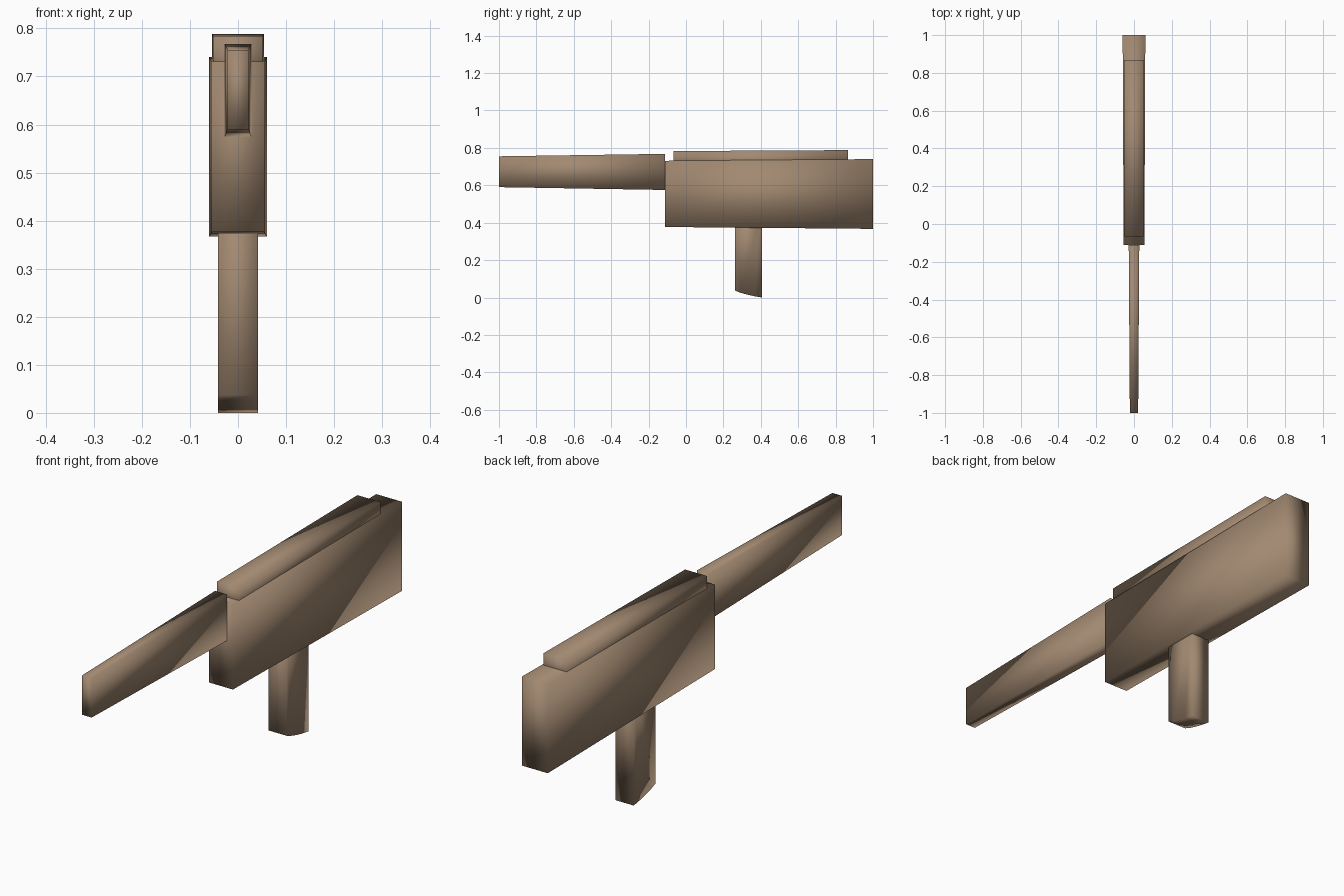
import bpy

if "Cube" in bpy.data.objects:
    bpy.data.objects.remove(bpy.data.objects["Cube"])

brown = bpy.data.materials.new("brown")
brown.diffuse_color = (0.36, 0.25, 0.165, 1)
brown.use_nodes = True
brown.node_tree.nodes["Principled BSDF"].inputs["Base Color"].default_value = brown.diffuse_color


def make_part(name, verts, faces):
    mesh = bpy.data.meshes.new(name)
    mesh.from_pydata(verts, [], faces)
    mesh.materials.append(brown)
    mesh.shade_smooth()
    obj = bpy.data.objects.new(name, mesh)
    bpy.context.collection.objects.link(obj)
    return obj


def tapered_box(name, front, rear):
    """Box between two rectangular ends, each (y, half_width, z_low, z_high)."""
    verts = []
    for y, w, lo, hi in (front, rear):
        verts += [(-w, y, lo), (w, y, lo), (w, y, hi), (-w, y, hi)]
    faces = [(0, 1, 2, 3), (7, 6, 5, 4)]
    faces += [(i, i + 4, (i + 1) % 4 + 4, (i + 1) % 4) for i in range(4)]
    return make_part(name, verts, faces)


def extruded_profile(name, profile, half_width):
    """Side profile (y, z), counter-clockwise seen from +x, extruded along x."""
    n = len(profile)
    verts = [(x, y, z) for x in (-half_width, half_width) for y, z in profile]
    faces = [tuple(reversed(range(n))), tuple(range(n, 2 * n))]
    faces += [(i, (i + 1) % n, (i + 1) % n + n, i + n) for i in range(n)]
    return make_part(name, verts, faces)


# Slim barrel, widening towards the body
tapered_box("barrel", (-1.0, 0.022, 0.590, 0.755), (-0.112, 0.028, 0.575, 0.768))

# Main body, slightly larger at the rear
tapered_box("body", (-0.112, 0.055, 0.377, 0.731), (1.0, 0.060, 0.367, 0.740))

# Raised cover sunk into the top of the body
tapered_box("top_cover", (-0.067, 0.051, 0.690, 0.783), (0.867, 0.054, 0.690, 0.788))

# Grip with a gently curved foot
foot = [(0.262, 0.037), (0.290, 0.026), (0.325, 0.016), (0.365, 0.007), (0.406, 0.0)]
extruded_profile("grip", foot + [(0.406, 0.50), (0.262, 0.50)], 0.042)
